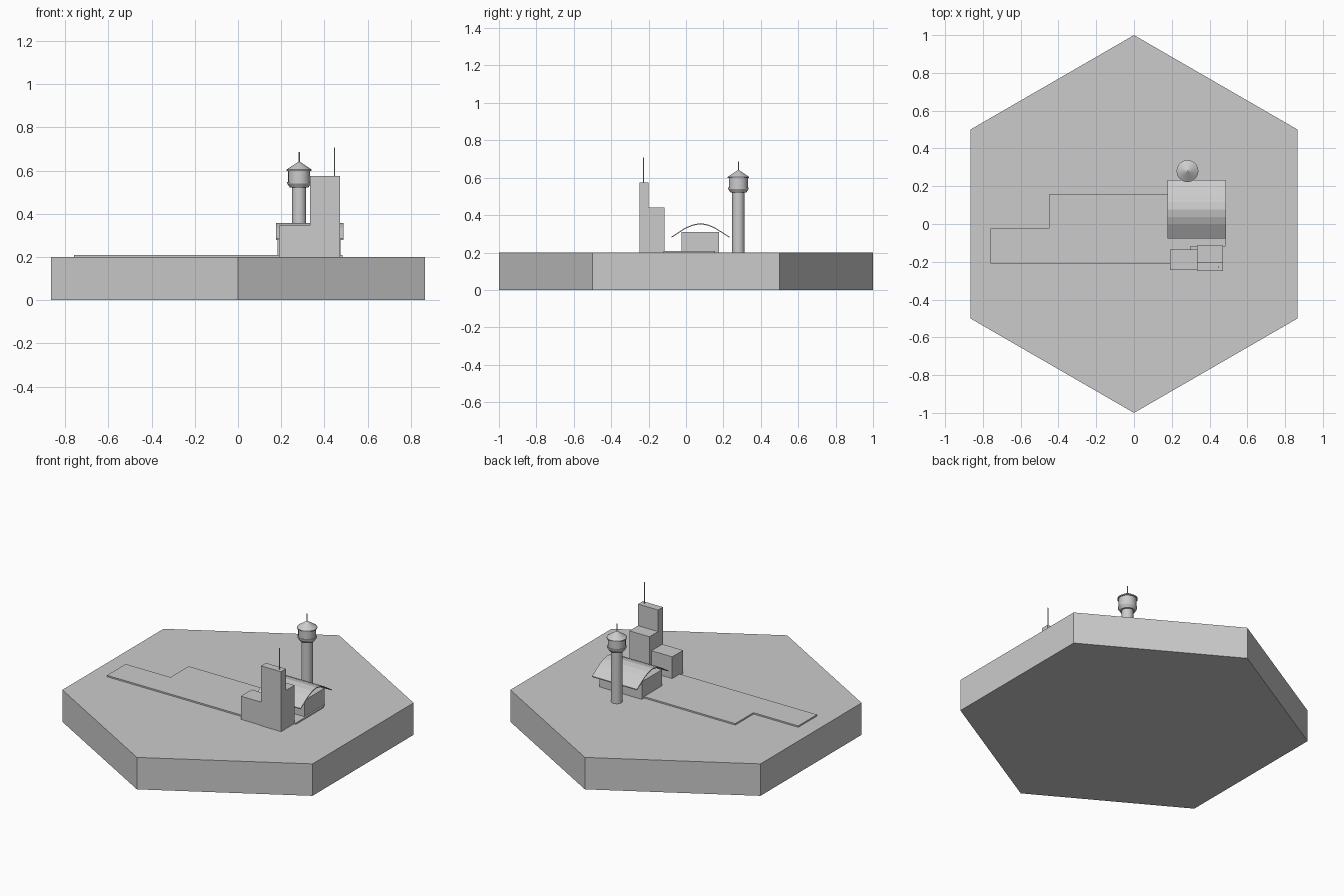
import bpy
import bmesh
import math

cube = bpy.data.objects.get("Cube")
if cube:
    bpy.data.objects.remove(cube, do_unlink=True)

GREY = (0.6, 0.6, 0.6, 1.0)
grey = bpy.data.materials.new("light_grey")
grey.use_nodes = True
grey.diffuse_color = GREY
grey.node_tree.nodes["Principled BSDF"].inputs["Base Color"].default_value = GREY


def finish(name, bm):
    bmesh.ops.recalc_face_normals(bm, faces=bm.faces)
    mesh = bpy.data.meshes.new(name)
    bm.to_mesh(mesh)
    bm.free()
    mesh.materials.append(grey)
    obj = bpy.data.objects.new(name, mesh)
    bpy.context.collection.objects.link(obj)
    return obj


def extrude(name, points, direction):
    """Closed outline swept along a straight direction."""
    bm = bmesh.new()
    face = bm.faces.new([bm.verts.new(p) for p in points])
    swept = bmesh.ops.extrude_face_region(bm, geom=[face], use_keep_orig=True)
    verts = [v for v in swept["geom"] if isinstance(v, bmesh.types.BMVert)]
    bmesh.ops.translate(bm, verts=verts, vec=direction)
    return finish(name, bm)


def box(name, x0, x1, y0, y1, z0, z1):
    outline = [(x0, y0, z0), (x1, y0, z0), (x1, y1, z0), (x0, y1, z0)]
    return extrude(name, outline, (0, 0, z1 - z0))


def lathe(name, x, y, profile, sides):
    """Stacked rings with a cap at each end."""
    bm = bmesh.new()
    rings = []
    for r, z in profile:
        angles = [2 * math.pi * i / sides for i in range(sides)]
        rings.append([bm.verts.new((x + r * math.cos(a), y + r * math.sin(a), z))
                      for a in angles])
    for low, high in zip(rings, rings[1:]):
        for i in range(sides):
            j = (i + 1) % sides
            bm.faces.new((low[i], low[j], high[j], high[i]))
    bm.faces.new(rings[0])
    bm.faces.new(rings[-1])
    return finish(name, bm)


# Hexagonal ground tile, one corner to the front
GROUND = 0.2
corners = [math.radians(30 + 60 * i) for i in range(6)]
extrude("ground_tile", [(math.cos(a), math.sin(a), 0) for a in corners], (0, 0, GROUND))

# Thin paved apron with stepped outline
apron = [(-0.76, -0.21), (0.3, -0.21), (0.3, -0.12), (0.485, -0.12),
         (0.485, 0.155), (-0.45, 0.155), (-0.45, -0.025), (-0.76, -0.025)]
extrude("paved_apron", [(x, y, GROUND) for x, y in apron], (0, 0, 0.009))

# Stepped office building with antenna
box("office_low_block", 0.19, 0.333, -0.243, -0.135, GROUND, 0.345)
box("office_middle_block", 0.333, 0.472, -0.2, -0.115, GROUND, 0.44)
box("office_tall_block", 0.333, 0.472, -0.248, -0.2, GROUND, 0.575)
lathe("office_antenna", 0.447, -0.228, [(0.003, 0.57), (0.003, 0.707)], 6)

# Hall with open curved roof
MID = 0.077
box("hall_walls", 0.182, 0.475, MID - 0.1, MID + 0.1, GROUND, 0.31)
half = [(0.04, 0.35), (0.08, 0.333), (0.155, 0.285)]
arch = [(-d, z) for d, z in reversed(half)] + [(0, 0.357)] + half
outline = arch + [(d, z - 0.006) for d, z in reversed(arch)]
extrude("hall_roof", [(0.177, MID + d, z) for d, z in outline], (0.311, 0, 0))

# Round control tower with cabin, cone roof and mast
TX, TY = 0.283, 0.28
tower = [
    ("tower_shaft", [(0.033, GROUND), (0.033, 0.53)]),
    ("tower_cabin", [(0.043, 0.522), (0.055, 0.54), (0.055, 0.547),
                     (0.051, 0.548), (0.051, 0.6)]),
    ("tower_roof", [(0.058, 0.598), (0.058, 0.604), (0.004, 0.64)]),
]
for name, profile in tower:
    part = lathe(name, TX, TY, profile, 20)
    bpy.ops.object.select_all(action="DESELECT")
    part.select_set(True)
    bpy.context.view_layer.objects.active = part
    bpy.ops.object.shade_smooth_by_angle(angle=math.radians(25))
lathe("tower_mast", TX, TY, [(0.003, 0.635), (0.003, 0.687)], 6)
